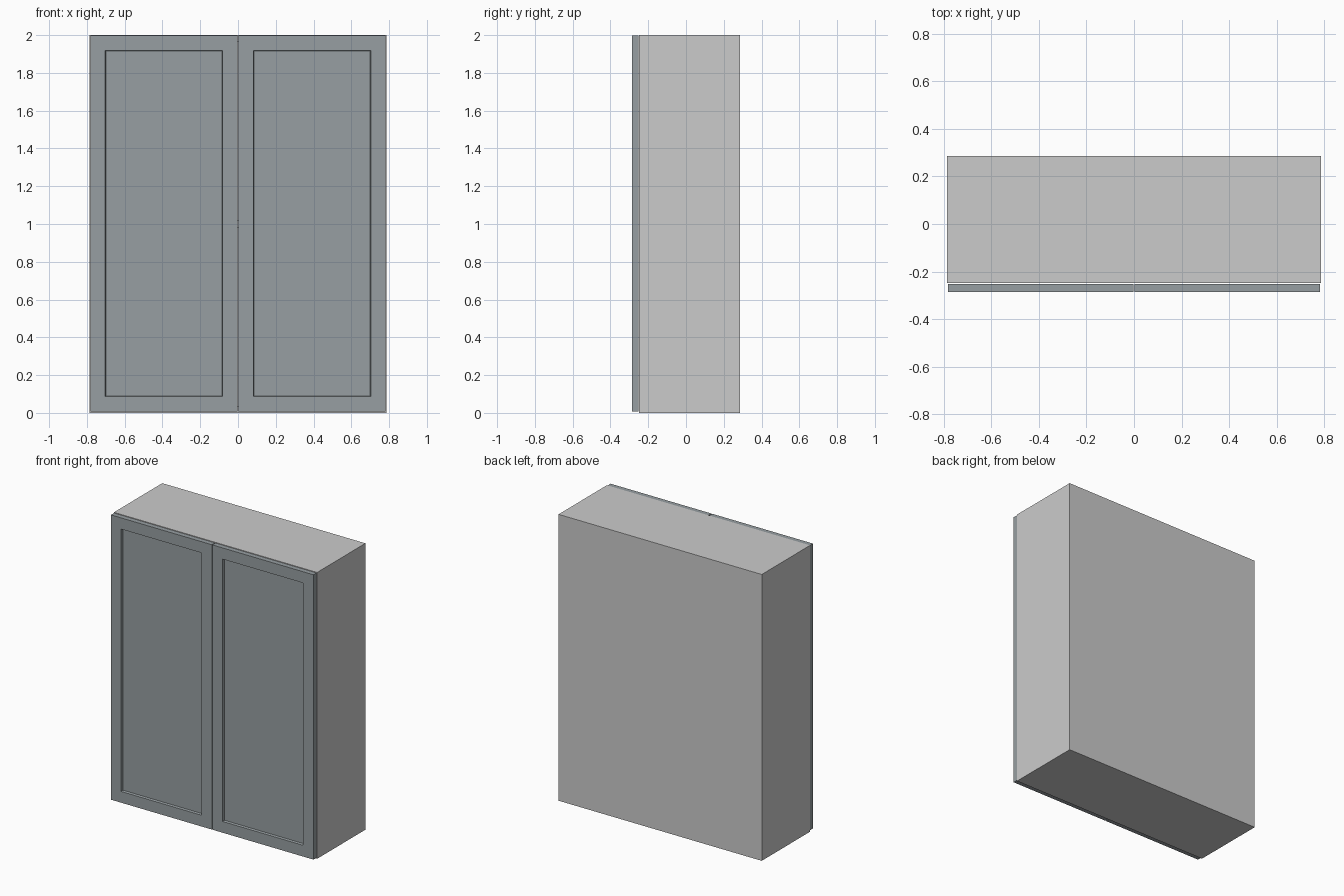
import bpy, bmesh
from mathutils import Vector

if "Cube" in bpy.data.objects:
    bpy.data.objects.remove(bpy.data.objects["Cube"])

W, BACK, FRONT, H, T = 0.785, 0.285, -0.248, 2.0, 0.036

door_mat = bpy.data.materials.new("door_grey")
door_mat.diffuse_color = (0.31, 0.345, 0.36, 1)
door_mat.use_nodes = True
door_mat.node_tree.nodes["Principled BSDF"].inputs["Base Color"].default_value = door_mat.diffuse_color


def add_object(name, bm, mat=None):
    me = bpy.data.meshes.new(name)
    bm.to_mesh(me)
    bm.free()
    ob = bpy.data.objects.new(name, me)
    bpy.context.collection.objects.link(ob)
    if mat:
        me.materials.append(mat)
    return ob


def box_bm(lo, hi):
    lo, hi = Vector(lo), Vector(hi)
    bm = bmesh.new()
    bmesh.ops.create_cube(bm, size=1)
    bmesh.ops.scale(bm, vec=hi - lo, verts=bm.verts)
    bmesh.ops.translate(bm, vec=(lo + hi) / 2, verts=bm.verts)
    return bm


def box(name, lo, hi):
    return add_object(name, box_bm(lo, hi))


# Carcass: sides, bottom, shelf, top and back
back_in = BACK - 0.012
for side, x0, x1 in (("left", -W, -W + T), ("right", W - T, W)):
    box(side + "_side_panel", (x0, FRONT, 0), (x1, back_in, H))
for name, z in (("bottom_panel", 0), ("middle_shelf", H / 2 - T / 2), ("top_panel", H - T)):
    box(name, (-W + T, FRONT, z), (W - T, back_in, z + T))
box("back_panel", (-W, back_in, 0), (W, BACK, H))


# Doors: slab with a recessed centre panel and a slightly sloped inner edge
def door(name, x0, x1):
    bm = box_bm((x0, -0.285, 0.008), (x1, -0.251, 1.997))
    bm.faces.ensure_lookup_table()
    bm.normal_update()
    face = min(bm.faces, key=lambda f: f.normal.y)
    bmesh.ops.inset_region(bm, faces=[face], thickness=0.111)
    bmesh.ops.inset_region(bm, faces=[face], thickness=0.005)
    bmesh.ops.translate(bm, vec=(0, 0.016, 0), verts=face.verts)
    add_object(name, bm, door_mat)


door("left_door", -0.782, -0.003)
door("right_door", 0.003, 0.782)
